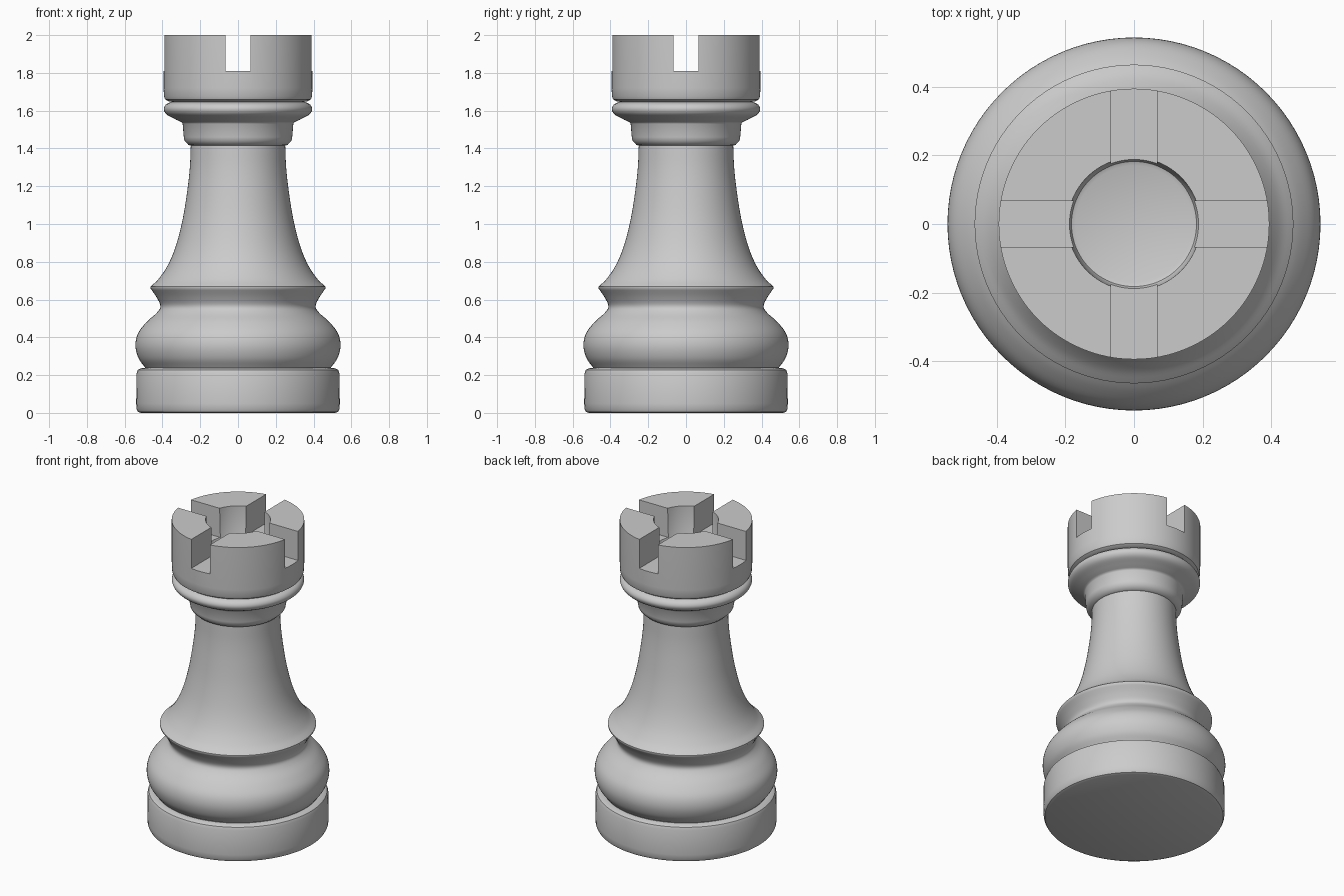
import bpy, math
from mathutils import Vector

if "Cube" in bpy.data.objects:
    bpy.data.objects.remove(bpy.data.objects["Cube"])

SEG = 96


def curve(pts, n=5):
    """Smooth Catmull-Rom curve through (radius, height) points."""
    p = [Vector(q) for q in pts]
    p = [2 * p[0] - p[1]] + p + [2 * p[-1] - p[-2]]
    out = []
    for a, b, c, d in zip(p, p[1:], p[2:], p[3:]):
        for i in range(n):
            t = i / n
            q = 0.5 * (2 * b + (c - a) * t + (2 * a - 5 * b + 4 * c - d) * t * t
                       + (3 * b - a - 3 * c + d) * t ** 3)
            out.append((q.x, q.y))
    return out + [tuple(pts[-1])]


def lathe(name, profile):
    """Closed solid of revolution; ends are capped with flat faces."""
    verts, faces = [], []
    for r, z in profile:
        for s in range(SEG):
            a = 2 * math.pi * s / SEG
            verts.append((r * math.cos(a), r * math.sin(a), z))
    for k in range(len(profile) - 1):
        for s in range(SEG):
            t = (s + 1) % SEG
            faces.append((k * SEG + s, k * SEG + t, (k + 1) * SEG + t, (k + 1) * SEG + s))
    faces.append(tuple(reversed(range(SEG))))
    faces.append(tuple(range(len(verts) - SEG, len(verts))))
    me = bpy.data.meshes.new(name)
    me.from_pydata(verts, [], faces)
    ob = bpy.data.objects.new(name, me)
    bpy.context.collection.objects.link(ob)
    return ob


def smooth(ob):
    bpy.ops.object.select_all(action='DESELECT')
    ob.select_set(True)
    bpy.context.view_layer.objects.active = ob
    bpy.ops.object.shade_smooth_by_angle(angle=math.radians(35))


# Base, bulge, ring, shaft and collar as one turned profile
plinth = [(0.515, 0), (0.53, 0.006), (0.537, 0.02), (0.539, 0.05), (0.537, 0.21),
          (0.53, 0.228), (0.515, 0.236), (0.492, 0.238)]
bulge = curve([(0.492, 0.24), (0.527, 0.29), (0.543, 0.355), (0.53, 0.42),
               (0.485, 0.48), (0.43, 0.53), (0.411, 0.565), (0.43, 0.61), (0.464, 0.66)])
shaft = curve([(0.464, 0.668), (0.42, 0.71), (0.37, 0.785), (0.327, 0.89),
               (0.292, 1.03), (0.268, 1.18), (0.255, 1.3), (0.25, 1.415)])
collar = [(0.262, 1.418), (0.283, 1.44), (0.287, 1.46), (0.293, 1.53)]
lip = curve([(0.298, 1.538), (0.335, 1.556), (0.378, 1.58), (0.393, 1.607),
             (0.382, 1.632), (0.35, 1.648)])
smooth(lathe("turned_body", plinth + bulge + shaft + collar + lip))

# Battlement head with a shallow central well
head = lathe("battlement_head", [(0.345, 1.646), (0.37, 1.65), (0.386, 1.66), (0.392, 1.675),
                                 (0.394, 1.72), (0.394, 2.0), (0.193, 2.0),
                                 (0.188, 1.81), (0.182, 1.795), (0.17, 1.79)])

# Crossing slots cut into the rim
for name, size in (("slot_cutter_x", (1.2, 0.135, 0.4)), ("slot_cutter_y", (0.135, 1.2, 0.4))):
    bpy.ops.mesh.primitive_cube_add(size=1, location=(0, 0, 2.01))
    cutter = bpy.context.object
    cutter.name = name
    cutter.scale = size
    cutter.hide_render = True
    cutter.display_type = 'WIRE'
    mod = head.modifiers.new(name, 'BOOLEAN')
    mod.operation = 'DIFFERENCE'
    mod.solver = 'EXACT'
    mod.object = cutter
    bpy.context.view_layer.objects.active = head
    bpy.ops.object.modifier_apply(modifier=mod.name)
    bpy.data.objects.remove(cutter)
smooth(head)
